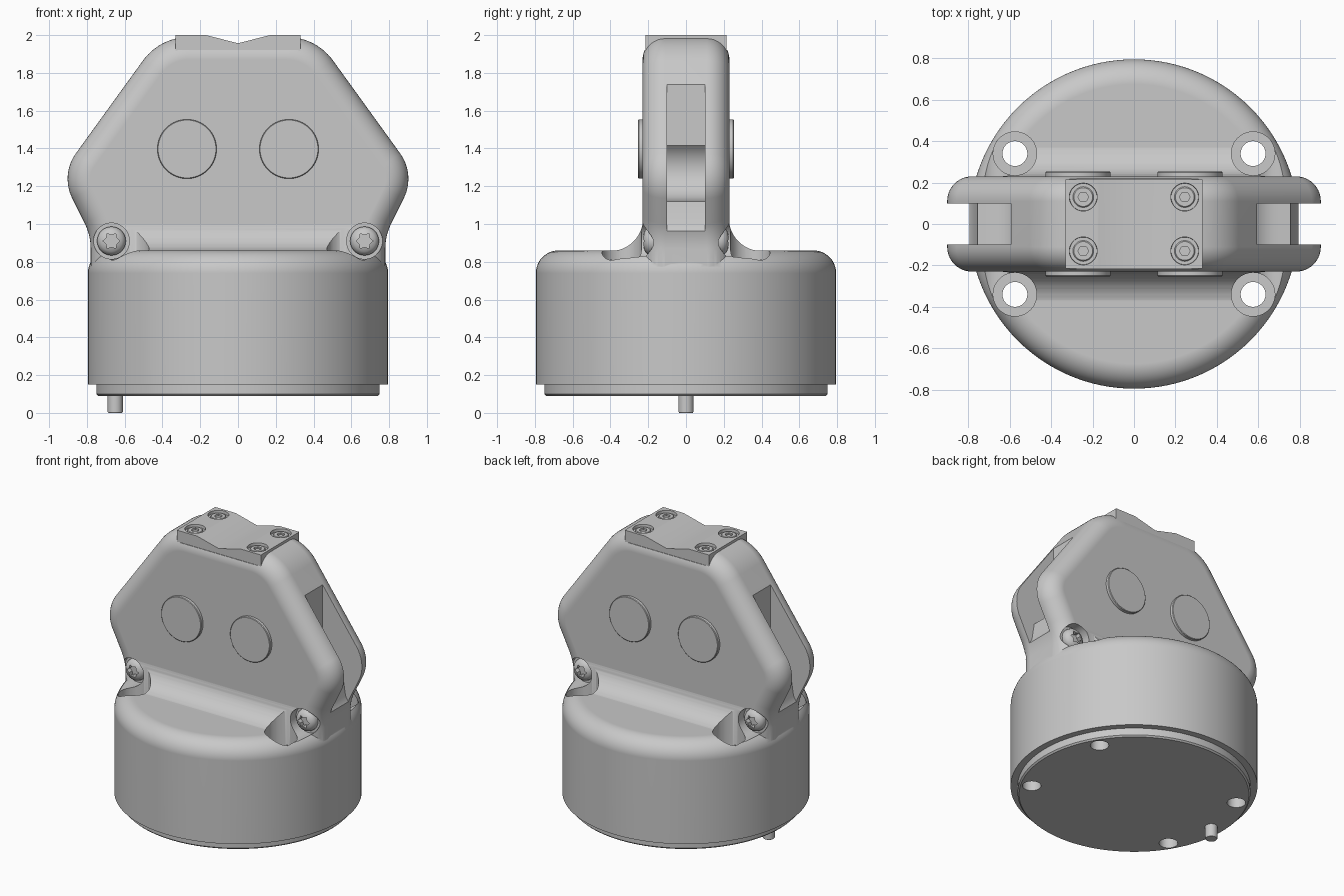
import bpy
import bmesh
import math
from mathutils import Vector

if "Cube" in bpy.data.objects:
    bpy.data.objects.remove(bpy.data.objects["Cube"], do_unlink=True)

grey = bpy.data.materials.new("satin grey")
grey.use_nodes = True
COLOUR = (0.58, 0.58, 0.58, 1)
grey.diffuse_color = COLOUR
grey.node_tree.nodes["Principled BSDF"].inputs["Base Color"].default_value = COLOUR


def loft(name, rings):
    """Skin a stack of equal rings and cap both ends."""
    n = len(rings[0])
    bm = bmesh.new()
    loops = [[bm.verts.new(p) for p in ring] for ring in rings]
    bm.faces.new(loops[0][::-1])
    bm.faces.new(loops[-1])
    for low, high in zip(loops, loops[1:]):
        for i in range(n):
            j = (i + 1) % n
            bm.faces.new((low[i], low[j], high[j], high[i]))
    if bm.calc_volume(signed=True) < 0:
        bmesh.ops.reverse_faces(bm, faces=bm.faces)
    mesh = bpy.data.meshes.new(name)
    bm.to_mesh(mesh)
    bm.free()
    mesh.materials.append(grey)
    obj = bpy.data.objects.new(name, mesh)
    bpy.context.collection.objects.link(obj)
    return obj


def lathe(name, profile, centre=(0, 0), axis="z", n=48, star=1.0):
    """Turn (radius, height) pairs about an axis; star pulls in every other point."""
    rings = []
    for r, t in profile:
        ring = []
        for i in range(n):
            a = math.tau * i / n
            q = r * (star if i % 2 else 1)
            u, v = centre[0] + q * math.cos(a), centre[1] + q * math.sin(a)
            ring.append((u, v, t) if axis == "z" else (u, t, v))
        rings.append(ring)
    return loft(name, rings)


def prism(name, points, axis, a, b):
    """Extrude a 2D outline along x or y."""
    place = (lambda p, t: (t, p[0], p[1])) if axis == "x" else (lambda p, t: (p[0], t, p[1]))
    return loft(name, [[place(p, t) for p in points] for t in (a, b)])


def volume(mesh):
    bm = bmesh.new()
    bm.from_mesh(mesh)
    v = bm.calc_volume(signed=True)
    bm.free()
    return v


def combine(obj, tool, operation="DIFFERENCE"):
    """Apply a boolean, taking the first solver that gives a sound solid."""
    before = volume(obj.data)
    mod = obj.modifiers.new("combine", "BOOLEAN")
    mod.operation = operation
    mod.object = tool
    result = obj.data
    for solver in ("MANIFOLD", "EXACT"):
        mod.solver = solver
        graph = bpy.context.evaluated_depsgraph_get()
        graph.update()
        mesh = bpy.data.meshes.new_from_object(obj.evaluated_get(graph))
        ratio = volume(mesh) / before
        if 0.4 < ratio < 2.5 and abs(ratio - 1) > 1e-6:
            result = mesh
            break
    obj.modifiers.clear()
    obj.data = result
    bpy.data.objects.remove(tool, do_unlink=True)


def arc(cx, cy, r, a, b, n=12):
    angles = [math.radians(a + (b - a) * i / n) for i in range(n + 1)]
    return [(cx + r * math.cos(t), cy + r * math.sin(t)) for t in angles]


SIDES = (-1, 1)
CORNERS = [(x, y) for x in SIDES for y in SIDES]

# Round base with a soft shoulder
body = lathe("body", [(0.795, 0.15)] + arc(0.675, 0.74, 0.12, 0, 90), n=128)

# Upright fin: rounded outline, kept as points with outward normals
path = [Vector(p) for p in ((0.78, 0.6), (0.78, 0.94), (0.94, 1.261), (0.413, 1.99), (0, 1.99))]
outline = [(path[0], Vector((1, 0)))]
for i, r, sign in ((1, 0.3, -1), (2, 0.23, 1), (3, 0.3, 1)):
    corner = path[i]
    da, db = (path[i - 1] - corner).normalized(), (path[i + 1] - corner).normalized()
    half = da.angle(db) / 2
    mid = corner + (da + db).normalized() * r / math.sin(half)
    start, end = ((corner + d * r / math.tan(half) - mid).normalized() for d in (da, db))
    for k in range(13):
        spoke = start.lerp(end, k / 12).normalized()
        outline.append((mid + spoke * r, spoke * sign))
outline += [(Vector((-p.x, p.y)), Vector((-n.x, n.y))) for p, n in reversed(outline)]

ROUND, HALF = 0.12, 0.23
rings = []
steps = [(-1, k) for k in range(10, -1, -1)] + [(1, k) for k in range(11)]
for side, k in steps:
    a = math.pi / 2 * k / 10
    inset = ROUND * (1 - math.cos(a))
    y = side * (HALF - ROUND + ROUND * math.sin(a))
    rings.append([(p.x - n.x * inset, y, p.y - n.y * inset) for p, n in outline])
fin = loft("fin", rings)

# Concave blend between fin and shoulder
blend_points = [(0.40, 0.7)] + arc(0.40, 1.03, 0.173, 270, 180)
blend_points += [(-y, z) for y, z in reversed(blend_points)]
combine(body, prism("blend", blend_points, "x", -0.665, 0.665), "UNION")
combine(body, fin, "UNION")

# Seat for the top plate
combine(body, prism("seat", [(-0.33, 1.92), (0.33, 1.92), (0.33, 2.2), (-0.33, 2.2)], "y", -0.4, 0.4))

# Slots between the end lugs
for s in SIDES:
    slot = [(0.594, 2.1)] + arc(0.70, 1.29, 0.165, 130, 270)
    slot += [(0.755, 1.12), (0.774, 1.0), (0.85, 0.87), (1.2, 0.87), (1.2, 2.1)]
    combine(body, prism("slot", [(s * x, z) for x, z in slot], "y", -0.1, 0.1))

# Bottom cover
cover = lathe("base_cover", [(0.74, 0.09), (0.75, 0.1), (0.75, 0.155)], n=128)

# Mounting holes, deep counterbores and side screw pockets
for sx, sy in CORNERS:
    spot = (sx * 0.575, sy * 0.34)
    combine(body, lathe("counterbore", [(0.105, 0.35), (0.105, 1.15)], spot))
    for part in (body, cover):
        combine(part, lathe("hole", [(0.06, 0), (0.06, 1)], spot))
    side_spot = (sx * 0.67, 0.91)
    combine(body, lathe("pocket", [(0.095, sy * 0.17), (0.095, sy * 0.9)], side_spot, "y"))
    # Domed side screw with a star socket
    head = [(0.076, 0.16), (0.076, 0.185), (0.07, 0.203), (0.056, 0.217), (0.035, 0.225)]
    screw = lathe("side_screw", [(r, sy * y) for r, y in head], side_spot, "y")
    combine(screw, lathe("socket", [(0.045, sy * 0.19), (0.045, sy * 0.3)], side_spot, "y", 12, 0.7))

# Notched top plate
plate = prism("top_plate", [(-0.33, 1.918), (0.33, 1.918), (0.33, 2.0), (0.17, 2.0),
                            (0, 1.957), (-0.17, 2.0), (-0.33, 2.0)], "y", -0.215, 0.215)
for sx, sy in CORNERS:
    spot = (sx * 0.245, sy * 0.13)
    combine(plate, lathe("countersink", [(0.066, 1.98), (0.068, 2.01)], spot))
    screw = lathe("top_screw", [(0.05, 1.97), (0.05, 1.987), (0.045, 1.992)], spot)
    combine(screw, lathe("hex_socket", [(0.026, 1.98), (0.026, 2.1)], spot, n=6))

# Round pivot caps on both faces
for sx, sy in CORNERS:
    lathe("pivot_cap", [(0.157, sy * 0.2), (0.157, sy * 0.249), (0.153, sy * 0.253)],
          (sx * 0.27, 1.397), "y", 64)

# Locating pin under the base
lathe("locating_pin", [(0.036, 0), (0.04, 0.006), (0.04, 0.12)], (-0.65, 0), n=32)

# Smooth shading with crisp edges
for obj in bpy.context.collection.objects:
    if obj.type == "MESH" and grey.name in obj.data.materials:
        bpy.ops.object.select_all(action="DESELECT")
        obj.select_set(True)
        bpy.context.view_layer.objects.active = obj
        bpy.ops.object.shade_smooth_by_angle(angle=math.radians(30))
        weighted = obj.modifiers.new("weighted normals", "WEIGHTED_NORMAL")
        weighted.keep_sharp = True
